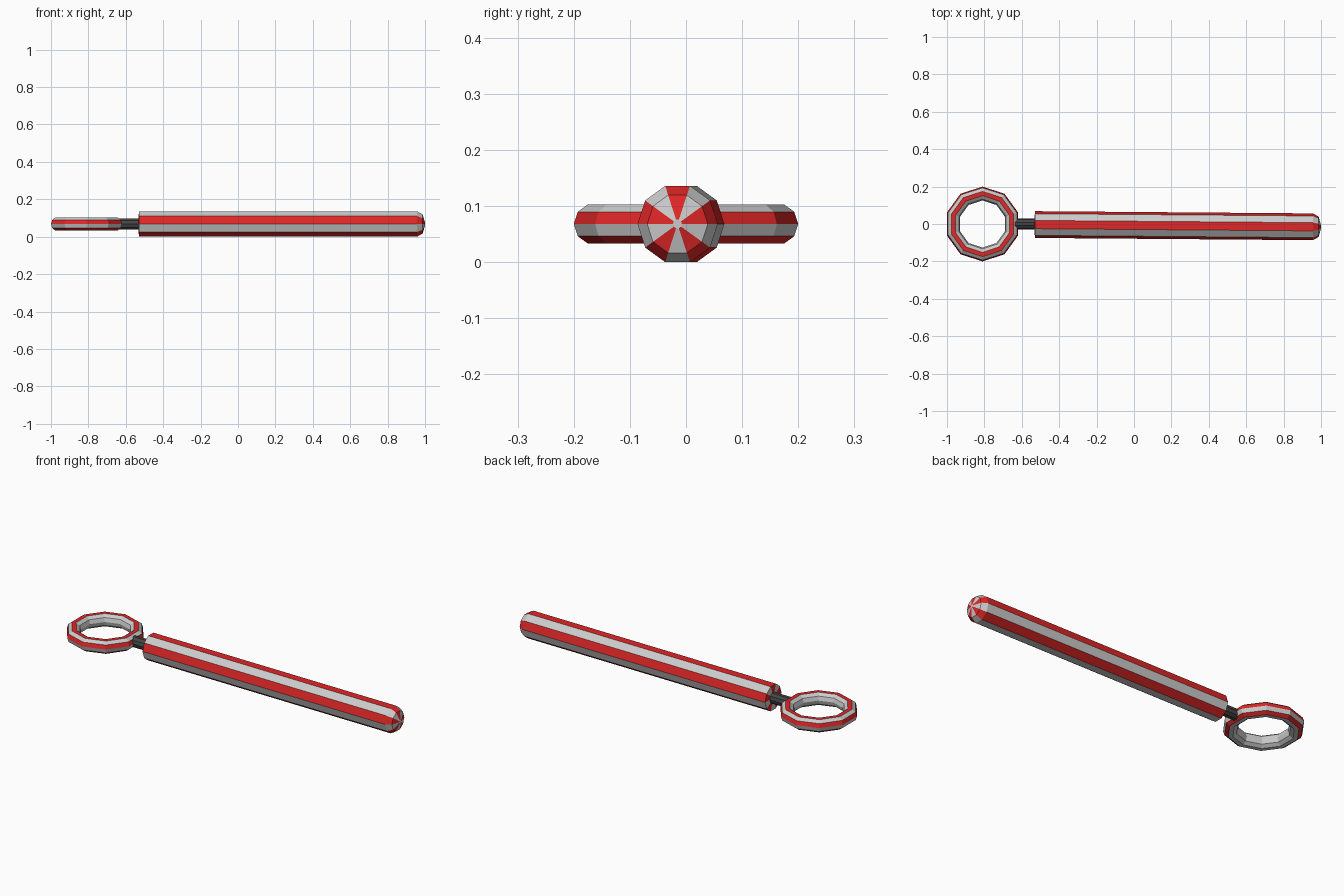
import bpy, bmesh
from math import cos, sin, radians, atan2
from mathutils import Matrix

if "Cube" in bpy.data.objects:
    bpy.data.objects.remove(bpy.data.objects["Cube"])

N = 10
CZ = 0.068


def material(name, rgb):
    m = bpy.data.materials.new(name)
    m.diffuse_color = (*rgb, 1)
    m.use_nodes = True
    m.node_tree.nodes["Principled BSDF"].inputs["Base Color"].default_value = m.diffuse_color
    return m


GREY = material("pale_grey", (0.52, 0.52, 0.52))
RED = material("red_stripe", (0.75, 0.02, 0.02))
DARK = material("dark_metal", (0.06, 0.06, 0.06))


def build(name, grid, close_rows, caps, stripe, mats):
    """Skin rows of N points; stripe(k) gives the material slot of each strip."""
    bm = bmesh.new()
    rows = [[bm.verts.new(p) for p in row] for row in grid]
    count = len(rows) if close_rows else len(rows) - 1
    for i in range(count):
        a, b = rows[i], rows[(i + 1) % len(rows)]
        for k in range(N):
            j = (k + 1) % N
            bm.faces.new((a[k], a[j], b[j], b[k])).material_index = stripe(k)
    if caps:
        bm.faces.new(rows[0])
        bm.faces.new(rows[-1])
    bmesh.ops.recalc_face_normals(bm, faces=bm.faces)
    mesh = bpy.data.meshes.new(name)
    bm.to_mesh(mesh)
    bm.free()
    for m in mats:
        mesh.materials.append(m)
    ob = bpy.data.objects.new(name, mesh)
    bpy.context.collection.objects.link(ob)
    return ob


def rod(profile, centre_y):
    """Rows of a ten-sided rod along x from (x, radius) pairs."""
    return [[(x, centre_y(x) + r * cos(radians(36 * k)), CZ + r * sin(radians(36 * k)))
             for k in range(N)] for x, r in profile]


def lean(x):
    # the handle drifts slightly towards the front
    return -0.003 - 0.012 * (x + 0.53) / 1.5


# striped handle with rounded end
handle = [(-0.532, 0.02), (-0.53, 0.0715), (0.957, 0.0715), (0.987, 0.054), (1.0, 0.008)]
build("handle", rod(handle, lean), False, True, lambda k: 1 - k % 2, [GREY, RED])

# dark neck joining handle and ring
build("neck", rod([(-0.645, 0.03), (-0.52, 0.03)], lambda x: 0.0), False, True,
      lambda k: 0, [DARK])

# striped ring, ten segments round with a ten-sided section, plain grey inside
R, r = 0.163, 0.037
ring = []
for i in range(N):
    a = radians(18 + 36 * i)
    row = []
    for k in range(N):
        t = radians(36 * k)
        d = R + r * cos(t)
        row.append((-0.81 + d * cos(a), d * sin(a), CZ + r * sin(t)))
    ring.append(row)
build("ring", ring, True, False, lambda k: 1 if k in (0, 2, 8) else 0, [GREY, RED])
